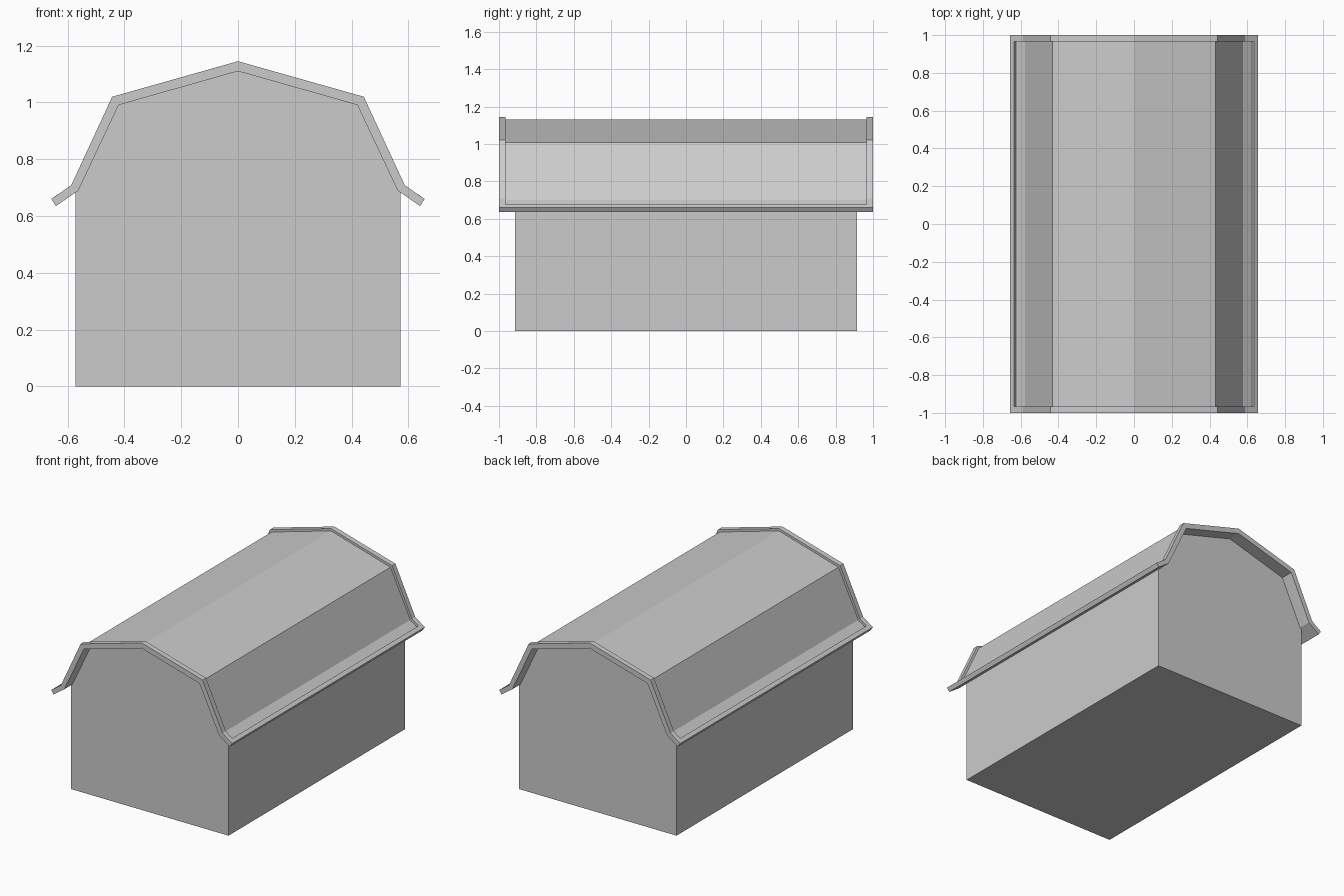
import bpy, bmesh

if "Cube" in bpy.data.objects:
    bpy.data.objects.remove(bpy.data.objects["Cube"])


def extrude(name, profile, y0, y1, mirror=""):
    """Extrude an x/z outline along y, optionally mirrored on the named axes."""
    bm = bmesh.new()
    face = bm.faces.new([bm.verts.new((x, y0, z)) for x, z in profile])
    res = bmesh.ops.extrude_face_region(bm, geom=[face])
    verts = [v for v in res["geom"] if isinstance(v, bmesh.types.BMVert)]
    bmesh.ops.translate(bm, verts=verts, vec=(0, y1 - y0, 0))
    bmesh.ops.recalc_face_normals(bm, faces=bm.faces)
    mesh = bpy.data.meshes.new(name)
    bm.to_mesh(mesh)
    bm.free()
    obj = bpy.data.objects.new(name, mesh)
    bpy.context.collection.objects.link(obj)
    if mirror:
        mod = obj.modifiers.new("Mirror", "MIRROR")
        mod.use_axis = ("x" in mirror, "y" in mirror, False)
        mod.use_mirror_merge = False
    return obj


def full(half):
    """Right half (starting at the ridge) to a chain from left eave to right."""
    return [(-x, z) for x, z in half[:0:-1]] + half


def band(top, bottom):
    return full(top) + full(bottom)[::-1]


# Right-hand roof lines: raised trim, sunken panel, underside
trim_top = [(0, 1.145), (0.443, 1.02), (0.587, 0.709), (0.657, 0.66)]
panel_top = [(0, 1.13), (0.432, 1.007), (0.576, 0.70), (0.626, 0.664)]
under = [(0, 1.11), (0.42, 0.991), (0.562, 0.69), (0.641, 0.635)]
panel_under = under[:3] + [(0.618, 0.651)]

# Walls, with the gables running up to the roof underside
extrude("barn_walls", full([(0, 1.113), (0.422, 0.993), (0.572, 0.69), (0.572, 0)]),
        -0.915, 0.915)

# Sunken roof panel
extrude("roof_panel", band(panel_top, panel_under), -0.965, 0.965)

# Raised gable trim at both ends
extrude("gable_trim", band(trim_top, under), -1.0, -0.965, "y")

# Raised rim along both eaves
extrude("eave_rim", [(0.635, 0.676), trim_top[3], under[3], panel_under[3]],
        -0.965, 0.965, "x")
